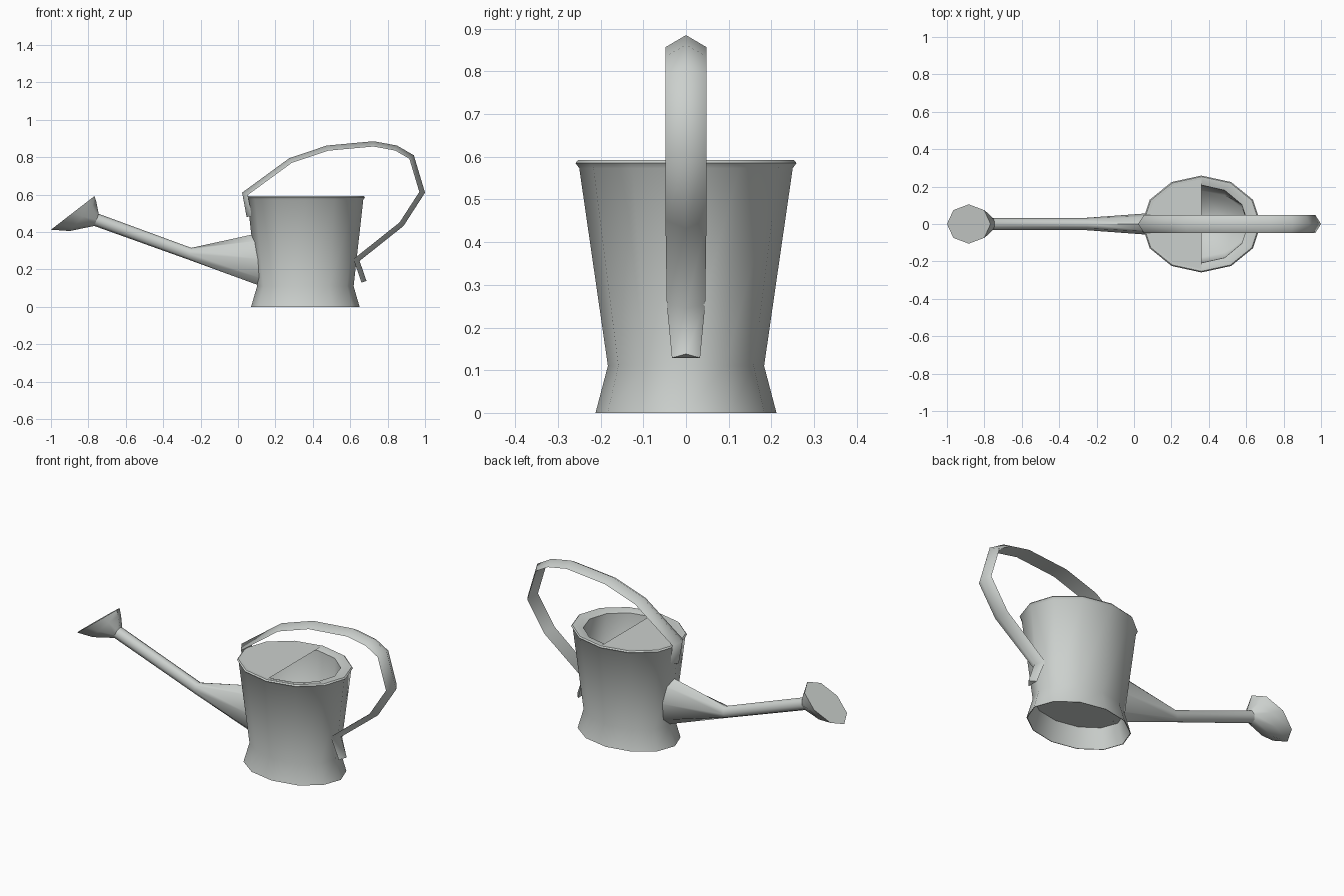
import bpy
import math
from mathutils import Vector

if "Cube" in bpy.data.objects:
    bpy.data.objects.remove(bpy.data.objects["Cube"], do_unlink=True)

metal = bpy.data.materials.new("pale_grey_metal")
metal.use_nodes = True
colour = (0.60, 0.63, 0.61, 1)
metal.diffuse_color = colour
metal.node_tree.nodes["Principled BSDF"].inputs["Base Color"].default_value = colour


def make(name, verts, faces, angle):
    mesh = bpy.data.meshes.new(name)
    mesh.from_pydata(verts, [], faces)
    mesh.materials.append(metal)
    obj = bpy.data.objects.new(name, mesh)
    bpy.context.collection.objects.link(obj)
    bpy.ops.object.select_all(action="DESELECT")
    obj.select_set(True)
    bpy.context.view_layer.objects.active = obj
    bpy.ops.object.shade_smooth_by_angle(angle=math.radians(angle))
    return obj


def loft(name, rings, angle, start=False, end=False):
    """Skin a list of equal-sized point rings, with optional end caps."""
    n = len(rings[0])
    faces = []
    for i in range(len(rings) - 1):
        for j in range(n):
            k = (j + 1) % n
            faces.append((i * n + j, i * n + k, (i + 1) * n + k, (i + 1) * n + j))
    if start:
        faces.append(tuple(reversed(range(n))))
    if end:
        faces.append(tuple(range((len(rings) - 1) * n, len(rings) * n)))
    return make(name, [p for r in rings for p in r], faces, angle)


def oval(a, b, half_width, n):
    """Ring whose long axis runs from b to a in the xz plane."""
    a, b = Vector((a[0], 0, a[1])), Vector((b[0], 0, b[1]))
    mid, u, v = (a + b) / 2, (a - b) / 2, Vector((0, half_width, 0))
    turns = [math.tau * i / n for i in range(n)]
    return [mid + u * math.cos(t) + v * math.sin(t) for t in turns]


CX = 0.36


def level(rx, ry, z):
    return oval((CX + rx, z), (CX - rx, z), ry, 12)


# Flared can with a recessed base and rolled rim
loft("can_body", [level(*p) for p in (
    (0.254, 0.179, 0.108), (0.286, 0.209, 0), (0.29, 0.212, 0),
    (0.258, 0.183, 0.11), (0.31, 0.25, 0.573), (0.319, 0.259, 0.585),
    (0.312, 0.253, 0.592), (0.295, 0.24, 0.592), (0.25, 0.208, 0.582))], 42, start=True)

# Inside wall and floor
loft("can_inside", [level(0.25, 0.208, 0.582), level(0.25, 0.177, 0.112)], 180, end=True)

# Half cover on the spout side
cover = level(0.296, 0.241, 0.593)[3:10]
make("half_cover", cover, [tuple(range(len(cover)))], 30)

# Tapered spout
loft("spout", [oval(*r, 8) for r in (
    ((0.14, 0.40), (0.14, 0.104), 0.062),
    ((-0.25, 0.315), (-0.265, 0.252), 0.033),
    ((-0.745, 0.497), (-0.768, 0.432), 0.033))], 50)

# Sprinkler head
loft("sprinkler_head", [oval(*r, 8) for r in (
    ((-0.745, 0.497), (-0.768, 0.432), 0.033),
    ((-0.757, 0.56), (-0.9, 0.405), 0.078),
    ((-0.767, 0.592), (-1.0, 0.412), 0.105))], 50, end=True)

# Ridged strap handle: outer ridge path with half widths
path = [(0.046, 0.48, 0.035), (0.022, 0.61, 0.048), (0.275, 0.795, 0.048),
        (0.475, 0.862, 0.048), (0.725, 0.885, 0.048), (0.85, 0.862, 0.048),
        (0.94, 0.81, 0.048), (1.0, 0.61, 0.048), (0.885, 0.432, 0.048),
        (0.65, 0.245, 0.045), (0.687, 0.138, 0.033)]
points = [Vector(p[:2]) for p in path]
rings = []
for i, p in enumerate(points):
    before = (p - points[i - 1]).normalized() if i else None
    after = (points[i + 1] - p).normalized() if i + 1 < len(points) else before
    before = before or after
    n1 = Vector((before.y, -before.x))
    n2 = Vector((after.y, -after.x))
    miter = (n1 + n2).normalized()
    inner = p + miter * 0.028 / miter.dot(n1)
    w = path[i][2]
    rings.append([(p.x, 0, p.y), (inner.x, -w, inner.y), (inner.x, w, inner.y)])
loft("handle", rings, 75, start=True, end=True)
